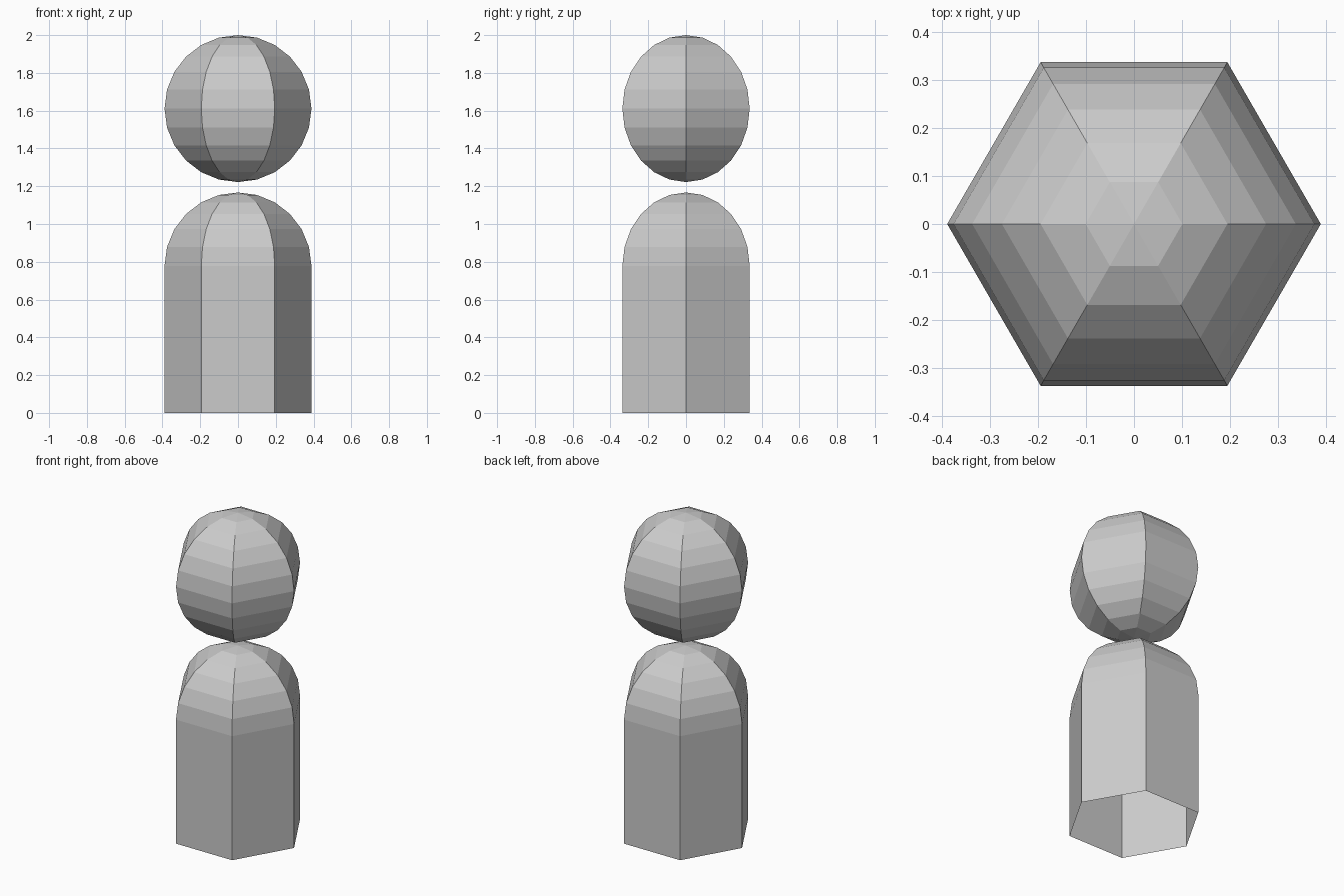
import bpy, bmesh
from math import sin, cos, pi

if "Cube" in bpy.data.objects:
    bpy.data.objects.remove(bpy.data.objects["Cube"])

SIDES = 6
R = 0.389


def lathe(name, profile):
    """Spin (radius, z) points, listed top to bottom, into a six-sided shell."""
    bm = bmesh.new()
    rings = []
    for r, z in profile:
        if r < 1e-5:
            rings.append([bm.verts.new((0, 0, z))] * SIDES)
        else:
            rings.append([bm.verts.new((r * cos(2 * pi * i / SIDES),
                                        r * sin(2 * pi * i / SIDES), z))
                          for i in range(SIDES)])
    for a, b in zip(rings, rings[1:]):
        for i in range(SIDES):
            j = (i + 1) % SIDES
            corners = dict.fromkeys((a[i], b[i], b[j], a[j]))  # drops repeated poles
            bm.faces.new(list(corners))
    mesh = bpy.data.meshes.new(name)
    bm.to_mesh(mesh)
    bm.free()
    obj = bpy.data.objects.new(name, mesh)
    bpy.context.collection.objects.link(obj)
    return obj


def arc(center_z, steps):
    """Arc from the top pole downward in 15 degree steps."""
    return [(R * sin(k * pi / 12), center_z + R * cos(k * pi / 12))
            for k in range(steps + 1)]


# Head: faceted ball floating above the body
lathe("head", arc(2.0 - R, 12))

# Body: domed hexagonal tube, open at the bottom
lathe("body", arc(0.778, 6) + [(R, 0)])
